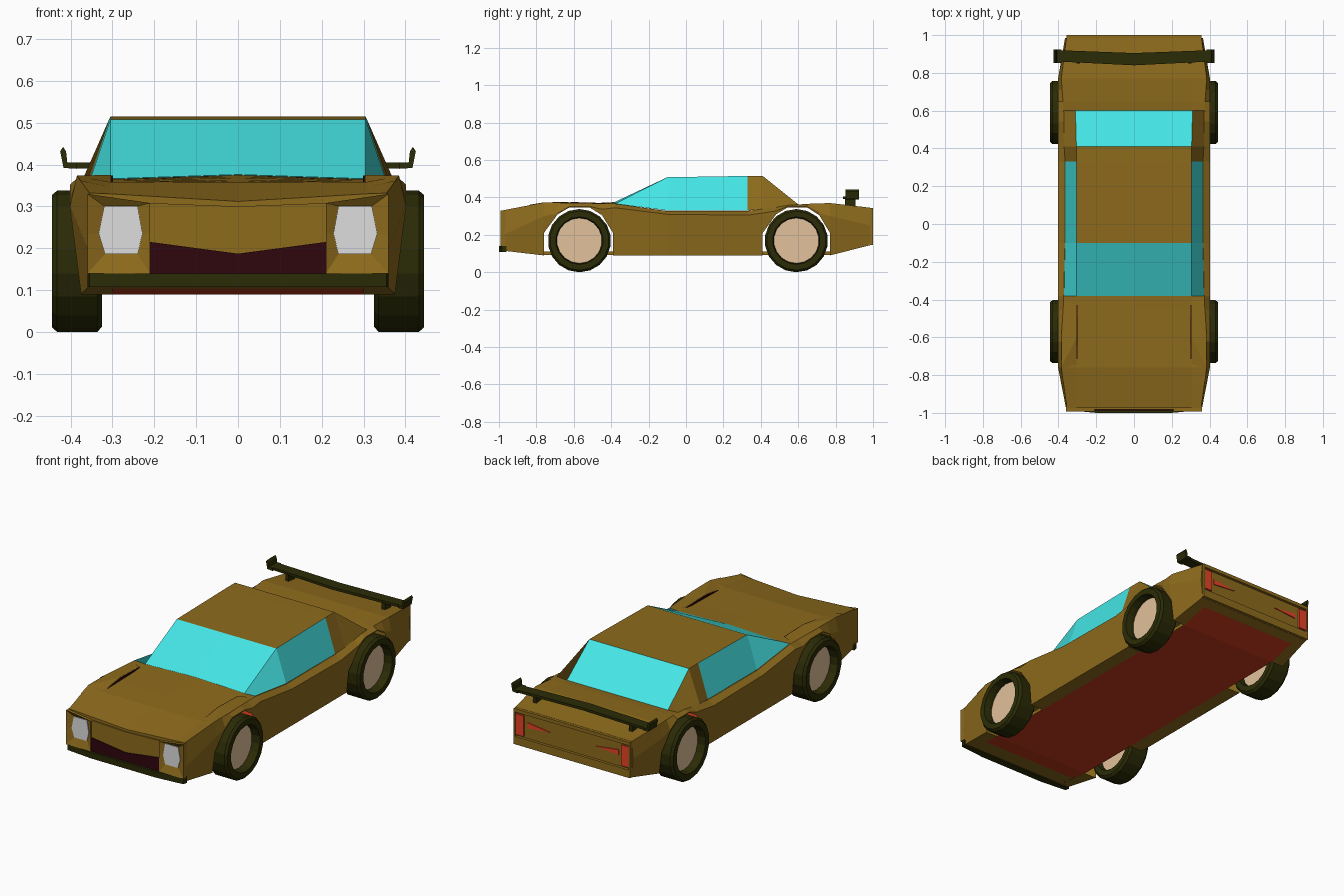
import bpy, bmesh, math

if "Cube" in bpy.data.objects:
    bpy.data.objects.remove(bpy.data.objects["Cube"])


def mat(name, r, g, b):
    m = bpy.data.materials.new(name)
    m.diffuse_color = (r, g, b, 1)
    m.use_nodes = True
    m.node_tree.nodes["Principled BSDF"].inputs["Base Color"].default_value = m.diffuse_color
    return m


BROWN = mat("bronze paint", 0.27, 0.147, 0.012)
GLASS = mat("cyan glass", 0.06, 0.79, 0.79)
DARK = mat("dark olive trim", 0.024, 0.024, 0.002)
TAN = mat("tan rim", 0.76, 0.54, 0.33)
LAMP = mat("lamp grey", 0.73, 0.73, 0.73)
RED = mat("floor red", 0.56, 0.04, 0.01)
TAIL = mat("tail lamp red", 0.85, 0.06, 0.02)
GRILLE = mat("dark maroon", 0.028, 0.002, 0.004)


def make(name, verts, faces, mats, ids=None):
    bm = bmesh.new()
    vs = [bm.verts.new(v) for v in verts]
    for i, f in enumerate(faces):
        face = bm.faces.new([vs[k] for k in f])
        face.material_index = ids[i] if ids else 0
    bmesh.ops.remove_doubles(bm, verts=bm.verts, dist=0.0005)
    bmesh.ops.recalc_face_normals(bm, faces=bm.faces)
    me = bpy.data.meshes.new(name)
    bm.to_mesh(me)
    bm.free()
    ob = bpy.data.objects.new(name, me)
    for m in mats:
        me.materials.append(m)
    bpy.context.collection.objects.link(ob)
    return ob


def mirrored(ob):
    m = ob.modifiers.new("mirror", 'MIRROR')
    m.use_mirror_merge = True
    m.merge_threshold = 0.001
    return ob


def prism(name, poly, axis, a, b, m):
    """Extrude a 2D outline along an axis from a to b."""
    def put(p, t):
        q = list(p)
        q.insert(axis, t)
        return q
    n = len(poly)
    verts = [put(p, a) for p in poly] + [put(p, b) for p in poly]
    faces = [list(range(n)), list(range(2 * n - 1, n - 1, -1))]
    faces += [[i, (i + 1) % n, n + (i + 1) % n, n + i] for i in range(n)]
    return make(name, verts, faces, [m])


def rect(x0, x1, z0, z1):
    return [(x0, z0), (x1, z0), (x1, z1), (x0, z1)]


# --- body shell: half sections lofted along y
# y, sill x, sill z, widest x, widest z, shoulder x, shoulder z, hood edge z, centre z
KEYS = [
    (-.975, .350, .115, .360, .20, .355, .332, .330, .312),
    (-.76, .375, .090, .402, .30, .385, .373, .358, .357),
    (-.38, .380, .090, .402, .345, .372, .367, .365, .375),
    (-.10, .380, .090, .402, .310, .366, .327, .315, .315),
    (.33, .380, .090, .402, .305, .366, .328, .315, .315),
    (.60, .380, .090, .402, .345, .372, .364, .360, .360),
    (.77, .375, .090, .402, .300, .385, .370, .368, .368),
    (.985, .355, .145, .365, .250, .357, .345, .345, .345),
]


def section(y):
    for a, b in zip(KEYS, KEYS[1:]):
        if y <= b[0]:
            t = (y - a[0]) / (b[0] - a[0])
            return [p + (q - p) * t for p, q in zip(a, b)][1:]


def arch(y0, y1):
    w = y1 - y0
    pts = [(0, .21), (.2, .31), (.37, .347), (.66, .347), (.84, .305), (1, .21)]
    return [(y0, None)] + [(y0 + t * w, z) for t, z in pts] + [(y1, None)]


stations = [(-.975, None)] + arch(-.76, -.39) + [(-.38, None), (-.1, None), (.33, None)] \
    + arch(.41, .77) + [(.985, None)]
verts, faces = [], []
for y, cut in stations:
    xb, zb, xm, zm, xs, zs, zh, zc = section(y)
    low = cut or zb
    zm = max(zm, low + .005)
    zs = max(zs, zm + .006)
    x1 = xb + (xm - xb) * (low - zb) / (zm - zb)
    verts += [(.3, y, zb), (x1, y, low), (xm, y, zm), (xs, y, zs), (.305, y, zh), (0, y, zc)]
for i in range(len(stations) - 1):
    open_arch = stations[i][1] or stations[i + 1][1]
    for k in range(1 if open_arch else 0, 5):
        a, b = i * 6 + k, i * 6 + 6 + k
        # arch sides are vertical, so skip the zero-width strips
        if abs(stations[i][0] - stations[i + 1][0]) > .001:
            faces.append([a, a + 1, b + 1, b])
for base, z in ((0, .115), ((len(stations) - 1) * 6, .145)):   # nose and tail caps
    verts.append((0, verts[base][1], z))
    faces.append([base + k for k in range(6)] + [len(verts) - 1])
mirrored(make("body", verts, faces, [BROWN]))

# --- floor, red with painted ends, and its side rails
rows = [(-.975, .115), (-.86, .103), (-.76, .09), (.77, .09), (.93, .131), (.985, .145)]
verts = [(s * .3, y, z) for y, z in rows for s in (-1, 1)]
faces = [[2 * i, 2 * i + 2, 2 * i + 3, 2 * i + 1] for i in range(5)]
floor = make("floor", verts, faces, [RED, BROWN], [1, 0, 0, 0, 1])
if floor.data.polygons[2].normal.z > 0:
    floor.data.flip_normals()
mirrored(prism("floor_rail", rect(-.765, .775, .091, .11), 0, .296, .302, BROWN))

# --- cabin: half shell, glass or paint per face
verts = [(0, -.38, .376), (.305, -.38, .366), (.37, -.38, .369), (0, -.1, .508),
         (.305, -.1, .508), (.365, -.1, .33), (0, .33, .515), (.305, .33, .515),
         (.365, .33, .33), (0, .41, .515), (.305, .41, .515), (.37, .41, .338),
         (0, .6, .359), (.31, .6, .359), (.372, .6, .363)]
faces = [[0, 1, 4, 3], [1, 2, 5, 4], [4, 5, 8, 7], [9, 10, 13, 12],
         [3, 4, 7, 6], [6, 7, 10, 9], [7, 8, 11, 10], [10, 11, 14, 13]]
mirrored(make("cabin", verts, faces, [GLASS, BROWN], [0] * 4 + [1] * 4))

# --- front end: lamps sit recessed in tapered surrounds
outer = [(.235, .14), (.34, .14), (.36, .2), (.36, .328), (.21, .308), (.21, .14)]
lamp = [(.24, .186), (.318, .186), (.333, .235), (.32, .301), (.24, .301), (.228, .235)]
verts = [(x, -.992, z) for x, z in outer] + [(x, -.978, z) for x, z in lamp]
outer_fixed = [(.21, .14), (.36, .14), (.36, .235), (.36, .33), (.21, .308), (.21, .235)]
verts[:6] = [(x, -.992, z) for x, z in outer_fixed]
verts += [(x, -.965, z) for x, z in outer_fixed]
faces = []
for i in range(6):
    j = (i + 1) % 6
    faces += [[i, j, 6 + j, 6 + i], [i, j, 12 + j, 12 + i]]
surround = make("headlight_surround", verts, faces, [BROWN])
mirrored(surround)
mirrored(prism("headlight", lamp, 1, -.982, -.974, LAMP))
prism("nose_panel", [(-.21, .187), (0, .16), (.21, .187), (.21, .308), (0, .3), (-.21, .308)],
      1, -.982, -.97, BROWN)
prism("grille", [(-.21, .14), (.21, .14), (.21, .215), (0, .187), (-.21, .215)],
      1, -.987, -.979, GRILLE)
prism("front_bumper", [(-.36, -.96), (-.355, -.985), (-.2, -1), (.2, -1), (.355, -.985),
                       (.36, -.96)], 2, .107, .14, DARK)

# --- raised fender tops whose inner step is a dark vent
mirrored(prism("hood_vent", [(-.84, .342), (-.6, .374), (-.43, .369), (-.6, .35)],
               0, .299, .304, GRILLE))
mirrored(make("fender_top", [(.304, -.84, .346), (.304, -.6, .375), (.304, -.43, .37),
                             (.372, -.4, .369), (.385, -.6, .373), (.385, -.76, .374),
                             (.375, -.84, .36)],
              [[0, 6, 5, 1], [1, 5, 4], [1, 4, 3, 2]], [BROWN]))

# --- tail end
prism("rear_lip", rect(-.355, .355, .325, .344), 1, .97, 1, BROWN)
prism("rear_bumper", rect(-.355, .355, .146, .19), 1, .97, 1, BROWN)
mirrored(prism("rear_corner", rect(.349, .357, .146, .344), 1, .97, 1, BROWN))
mirrored(prism("tail_lamp", rect(.3, .348, .2, .315), 1, .988, .997, TAIL))
mirrored(prism("tail_lamp_strip", [(.14, .262), (.28, .25), (.28, .28)], 1, .982, .99, TAIL))

# --- rear wing
prism("wing_blade", [(-.4, .86), (0, .84), (.4, .86), (.4, .92), (0, .905), (-.4, .92)],
      2, .391, .405, DARK)
mirrored(prism("wing_tip", [(.385, .39), (.417, .392), (.425, .432), (.418, .442),
                            (.411, .432), (.408, .405), (.385, .405)], 1, .852, .925, DARK))
mirrored(prism("wing_support", rect(.285, .305, .345, .395), 1, .85, .905, DARK))

# --- wheels: ring tyre with a recessed rim drum
SEG = 18
TYRE = [(.325, .125), (.325, .156), (.336, .169), (.432, .169), (.445, .158), (.445, .127),
        (.415, .121), (.355, .121)]


def wheel(name, side, y):
    n = len(TYRE)
    verts, faces = [], []
    for s in range(SEG):
        a = 2 * math.pi * (s + .5) / SEG
        verts += [(side * x, y + r * math.cos(a), .169 + r * math.sin(a)) for x, r in TYRE]
        t = (s + 1) % SEG
        faces += [[s * n + k, s * n + (k + 1) % n, t * n + (k + 1) % n, t * n + k]
                  for k in range(n)]
    make(name + "_tyre", verts, faces, [DARK])
    disc = [(y + .122 * math.cos(2 * math.pi * (s + .5) / SEG),
             .169 + .122 * math.sin(2 * math.pi * (s + .5) / SEG)) for s in range(SEG)]
    prism(name + "_rim", disc, 0, side * .358, side * .4, TAN)


for side, sn in ((1, "right"), (-1, "left")):
    wheel("front_wheel_" + sn, side, -.57)
    wheel("rear_wheel_" + sn, side, .59)
